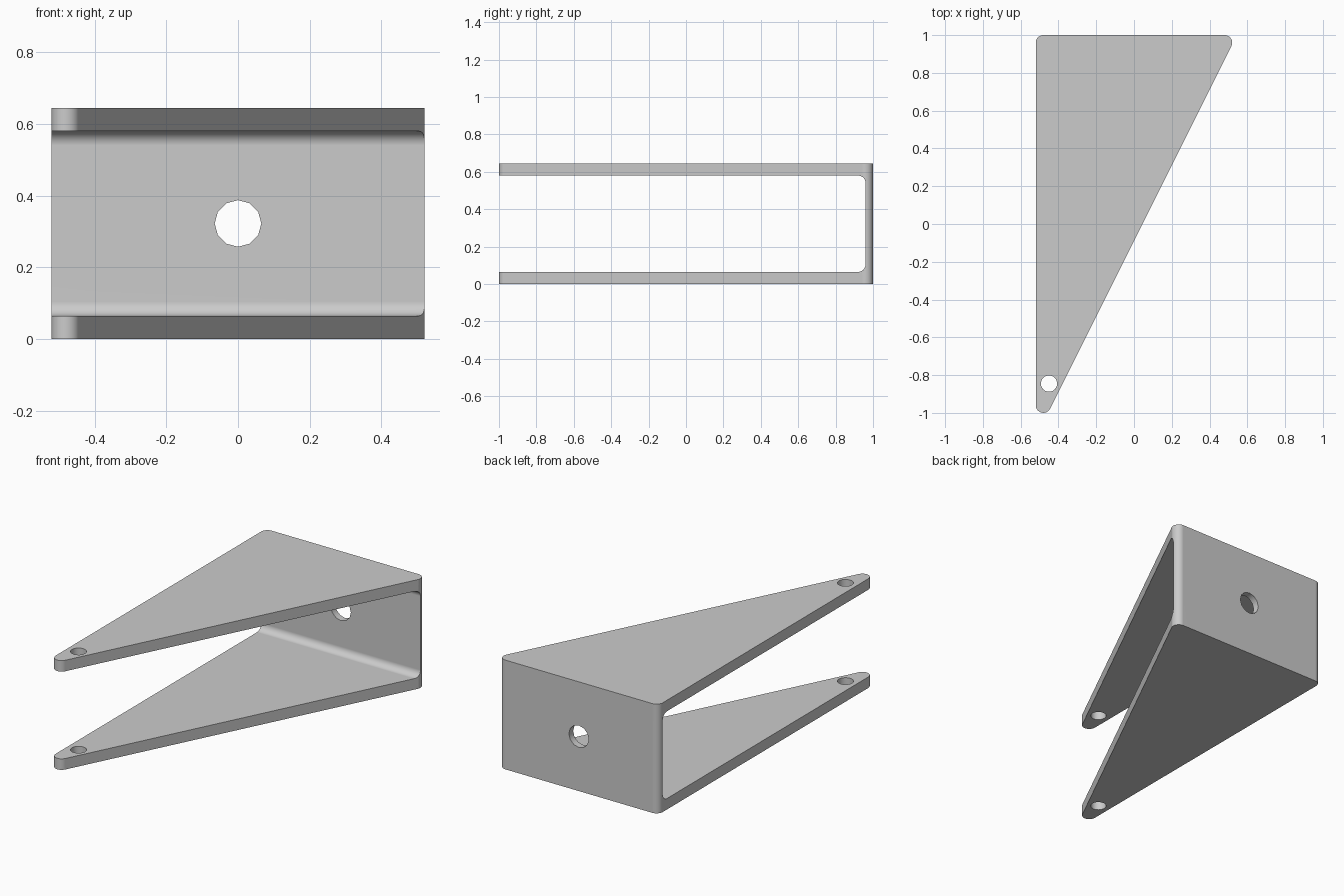
import bpy, bmesh, math
from mathutils import Vector, Matrix

cube = bpy.data.objects.get("Cube")
if cube:
    bpy.data.objects.remove(cube, do_unlink=True)

H = 0.645      # overall height
T = 0.065      # arm thickness
R = 0.04       # corner radius

grey = bpy.data.materials.new("light grey metal")
grey.use_nodes = True
colour = (0.6, 0.6, 0.6, 1)
grey.diffuse_color = colour
grey.node_tree.nodes["Principled BSDF"].inputs["Base Color"].default_value = colour


def arc(cx, cy, r, start, end, steps=8):
    """Points along an arc, angles in degrees."""
    angles = [math.radians(start + (end - start) * i / steps) for i in range(steps + 1)]
    return [(cx + r * math.cos(a), cy + r * math.sin(a)) for a in angles]


def prism(name, points, depth, matrix=Matrix()):
    """Extrude a flat outline along its local z, then place it."""
    bm = bmesh.new()
    face = bm.faces.new([bm.verts.new((x, y, 0)) for x, y in points])
    ext = bmesh.ops.extrude_face_region(bm, geom=[face])
    top = [v for v in ext["geom"] if isinstance(v, bmesh.types.BMVert)]
    bmesh.ops.translate(bm, verts=top, vec=Vector((0, 0, depth)))
    bm.transform(matrix)
    bmesh.ops.recalc_face_normals(bm, faces=bm.faces)
    mesh = bpy.data.meshes.new(name)
    bm.to_mesh(mesh)
    bm.free()
    mesh.materials.append(grey)
    obj = bpy.data.objects.new(name, mesh)
    bpy.context.collection.objects.link(obj)
    return obj


def cut(obj, cutter):
    cutter.hide_render = True
    mod = obj.modifiers.new("cut", "BOOLEAN")
    mod.operation = "DIFFERENCE"
    mod.solver = "EXACT"
    mod.object = cutter
    bpy.ops.object.select_all(action="DESELECT")
    bpy.context.view_layer.objects.active = obj
    obj.select_set(True)
    bpy.ops.object.modifier_apply(modifier=mod.name)
    bpy.data.objects.remove(cutter, do_unlink=True)


# Solid triangular body with rounded corners
slope = math.degrees(math.atan2(-1, 2))
outline = (arc(-0.48, -0.96, R, 180, 360 + slope)
           + arc(0.48, 0.96, R, slope, 90)
           + arc(-0.48, 0.96, R, 90, 180))
bracket = prism("bracket", outline, H)

# Slot between the arms, filleted where it meets the back wall
profile = ([(-1.2, T)] + arc(0.96 - R, T + R, R, -90, 0)
           + arc(0.96 - R, H - T - R, R, 0, 90) + [(-1.2, H - T)])
along_x = Matrix(((0, 0, 1, -1), (1, 0, 0, 0), (0, 1, 0, 0), (0, 0, 0, 1)))
cut(bracket, prism("slot_cutter", profile, 2, along_x))

# Pin holes through both arm tips
cut(bracket, prism("pin_hole_cutter", arc(-0.45, -0.845, 0.043, 0, 345, 23), 1,
                   Matrix.Translation((0, 0, -0.2))))

# Mounting hole through the back wall
along_y = Matrix.Translation((0, 1.2, H / 2)) @ Matrix.Rotation(math.pi / 2, 4, "X")
cut(bracket, prism("mount_hole_cutter", arc(0, 0, 0.065, 0, 330, 11), 0.5, along_y))

# Smooth rounded corners, keep hard edges crisp
bpy.ops.object.shade_smooth_by_angle(angle=math.radians(35))
weighted = bracket.modifiers.new("weighted normals", "WEIGHTED_NORMAL")
weighted.keep_sharp = True
